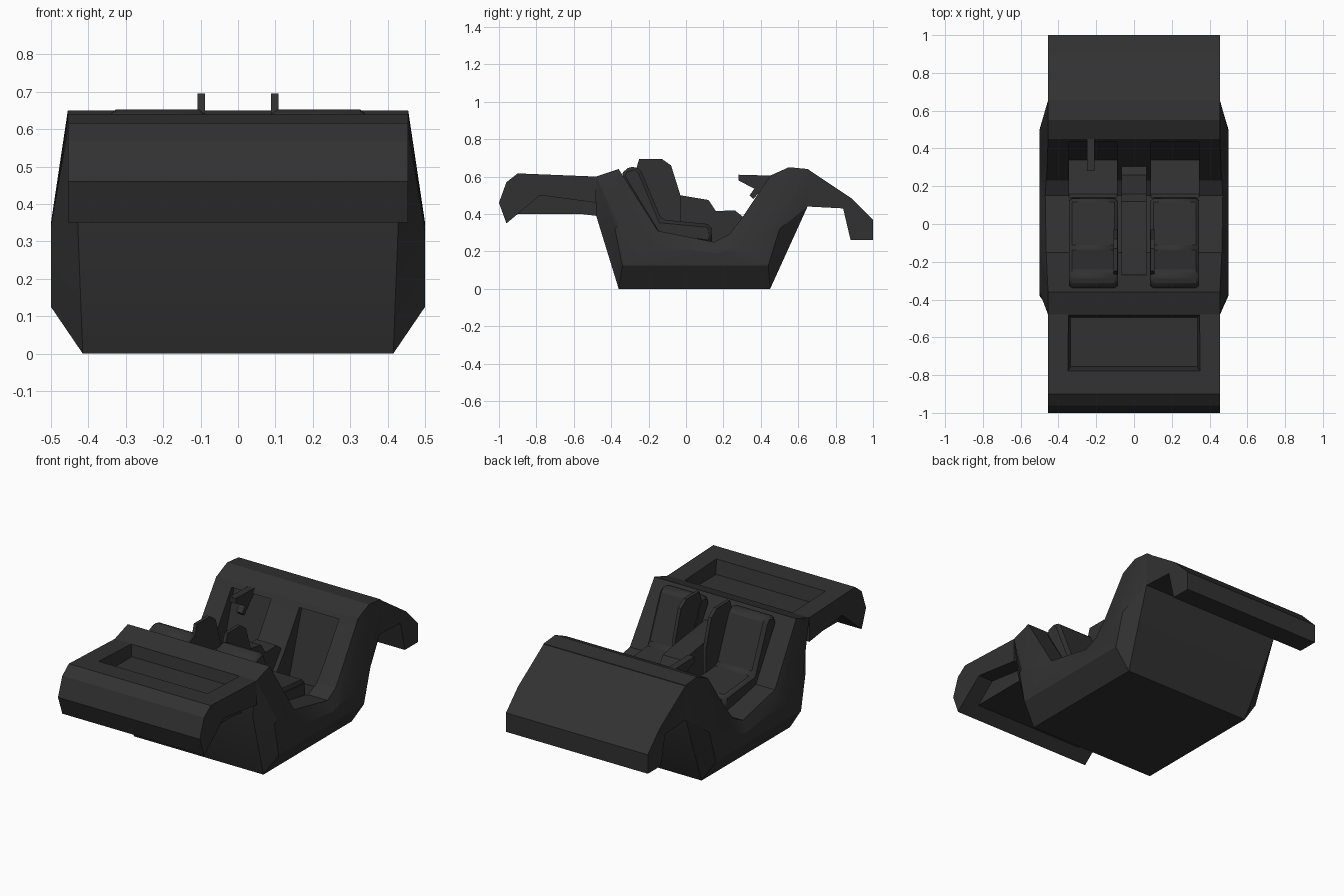
import bpy, bmesh, math

if "Cube" in bpy.data.objects:
    bpy.data.objects.remove(bpy.data.objects["Cube"])

mat = bpy.data.materials.new("charcoal plastic")
mat.diffuse_color = (0.031, 0.031, 0.031, 1)
mat.use_nodes = True
mat.node_tree.nodes["Principled BSDF"].inputs["Base Color"].default_value = mat.diffuse_color


def make(name, rings):
    """Closed solid lofted through equal-length rings of 3D points."""
    bm = bmesh.new()
    vs = [[bm.verts.new(p) for p in r] for r in rings]
    n = len(rings[0])
    for a, b in zip(vs, vs[1:]):
        for i in range(n):
            j = (i + 1) % n
            bm.faces.new((a[i], a[j], b[j], b[i]))
    bm.faces.new(vs[0][::-1])
    bm.faces.new(vs[-1])
    bmesh.ops.recalc_face_normals(bm, faces=bm.faces)
    me = bpy.data.meshes.new(name)
    bm.to_mesh(me)
    bm.free()
    me.materials.append(mat)
    ob = bpy.data.objects.new(name, me)
    bpy.context.collection.objects.link(ob)
    return ob


def prism(name, prof, x0, x1):
    """Side profile (y, z) extruded from x0 to x1."""
    return make(name, [[(x, y, z) for y, z in prof] for x in (x0, x1)])


def cut(ob, cutter):
    m = ob.modifiers.new("cut", 'BOOLEAN')
    m.operation, m.object, m.solver = 'DIFFERENCE', cutter, 'EXACT'
    cutter.hide_render = True
    cutter.hide_set(True)


def bevel(ob, w):
    m = ob.modifiers.new("bevel", 'BEVEL')
    m.width, m.segments, m.limit_method = w, 1, 'ANGLE'
    m.angle_limit = math.radians(50)


# cabin tub: profile with half width, bulging out to a smaller side loop
outer = [(-.36, 0, .415), (.45, 0, .415), (.65, .44, .455), (.655, .64, .455),
         (.55, .65, .455), (.45, .605, .455), (.30, .38, .46), (.23, .29, .465),
         (.15, .25, .47), (-.15, .31, .465), (-.36, .64, .455), (-.48, .60, .455),
         (-.48, .39, .43)]
side = [(-.34, .125), (.44, .125), (.50, .32), (.49, .34), (.47, .35), (.44, .33),
        (.35, .26), (.27, .22), (.16, .19), (-.16, .23), (-.34, .33), (-.36, .34),
        (-.38, .32)]
tub = make("cabin_tub", [
    [(-.5, y, z) for y, z in side], [(-w, y, z) for y, z, w in outer],
    [(w, y, z) for y, z, w in outer], [(.5, y, z) for y, z in side]])

# rear deck with a recessed tray, and the box beneath it
deck = prism("rear_deck", [(-.48, .60), (-.90, .617), (-.96, .57), (-1, .46),
                           (-.96, .35), (-.78, .50), (-.48, .46)], -.455, .455)
prism("tray_underside", [(-.48, .50), (-.48, .39), (-.56, .40), (-.90, .40),
                         (-.90, .46), (-.80, .51)], -.36, .36)
tray = make("tray_cutter", [
    [(-x, y0, z), (x, y0, z), (x, y1, z), (-x, y1, z)]
    for x, y0, y1, z in ((.335, -.755, -.495, .535), (.355, -.785, -.475, .64))])
cut(deck, tray)

# cowl in front of the dashboard
prism("cowl", [(.65, .64), (.89, .48), (1, .37), (1, .26), (.88, .26),
               (.84, .43), (.65, .44)], -.455, .455)

for s, label in ((-1, "left"), (1, "right")):
    # footwell recess
    well = prism(label + "_footwell_cutter", [(.10, .30), (.16, .225), (.34, .20), (.46, .58),
                                              (.35, .58)], s * .09, s * .345)
    cut(tub, well)
    # bucket seat
    seat = prism(label + "_seat", [(-.345, .60), (-.33, .64), (-.27, .657), (-.24, .63),
                                   (-.13, .37), (.135, .345), (.14, .24), (-.15, .28)],
                 s * .085, s * .345)
    bevel(seat, .018)
    # upright divider beside the console
    prism(label + "_divider", [(-.27, .63), (-.25, .695), (-.13, .695), (-.08, .66),
                               (-.03, .5), (-.03, .29), (-.15, .29)], s * .088, s * .108)

# centre console
prism("console", [(-.27, .53), (-.03, .50), (.12, .475), (.16, .415), (.26, .42),
                  (.31, .38), (.31, .27), (.14, .23), (-.15, .29)], -.065, .065)

# steering wheel stub
prism("steering_yoke", [(.28, .61), (.46, .605), (.44, .57), (.36, .48), (.34, .50),
                        (.365, .535), (.28, .58)], -.25, -.21)

for ob in list(bpy.context.collection.objects):
    if ob.hide_render:
        continue
    bpy.ops.object.select_all(action='DESELECT')
    ob.select_set(True)
    bpy.context.view_layer.objects.active = ob
    bpy.ops.object.shade_smooth_by_angle(angle=math.radians(25))
